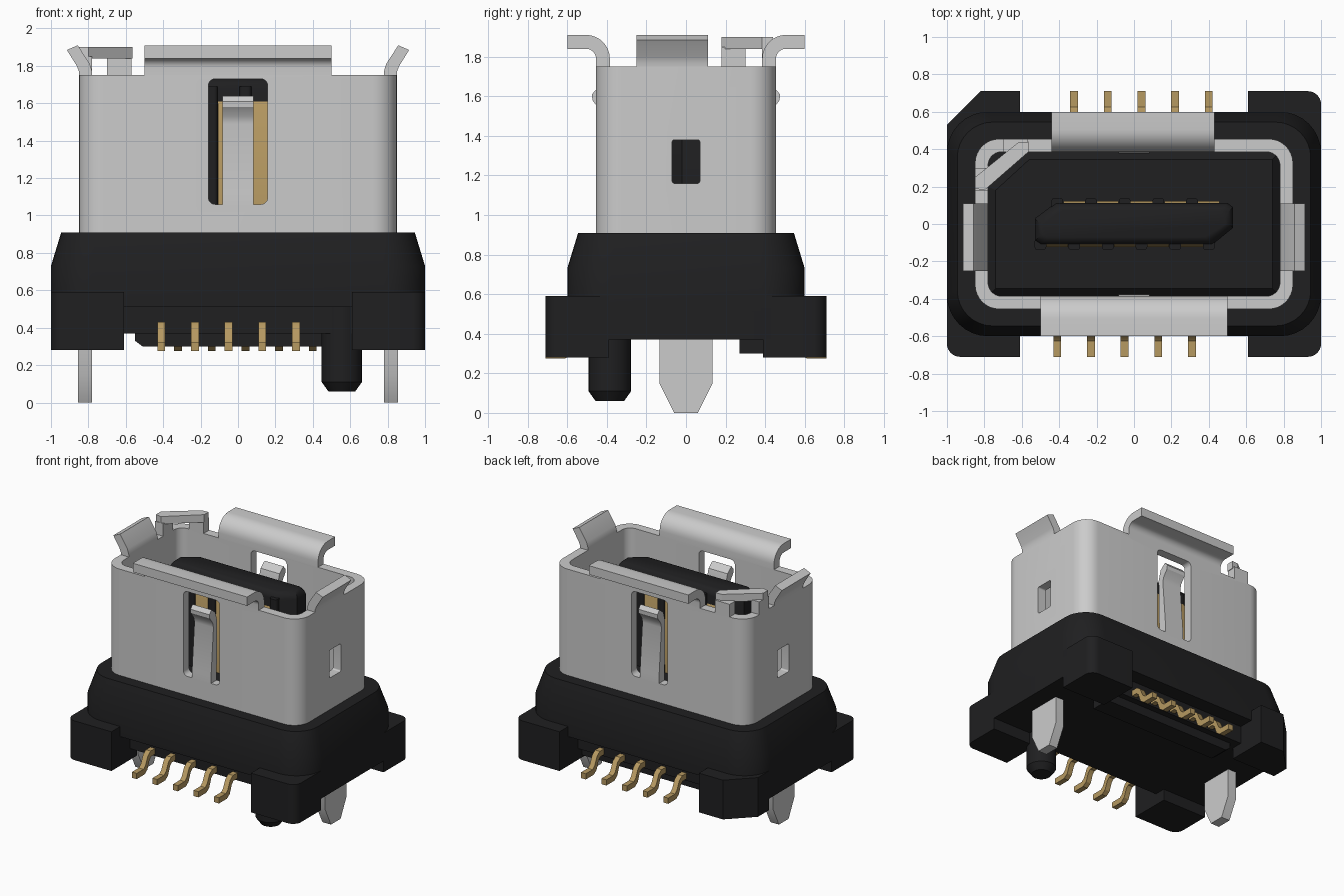
import bpy, bmesh, math
from mathutils import Vector

if "Cube" in bpy.data.objects:
    bpy.data.objects.remove(bpy.data.objects["Cube"])


def material(name, rgb):
    m = bpy.data.materials.new(name)
    m.diffuse_color = (*rgb, 1)
    m.use_nodes = True
    m.node_tree.nodes["Principled BSDF"].inputs["Base Color"].default_value = m.diffuse_color
    return m


STEEL = material("steel grey", (0.60, 0.60, 0.60))
BLACK = material("black plastic", (0.014, 0.014, 0.015))
GOLD = material("gold", (0.47, 0.32, 0.12))


def loft(name, loops, mat, smooth=True):
    """Closed solid through a stack of 3D loops with equal point counts."""
    bm = bmesh.new()
    rings = [[bm.verts.new(p) for p in loop] for loop in loops]
    n = len(rings[0])
    for a, b in zip(rings, rings[1:]):
        for i in range(n):
            j = (i + 1) % n
            bm.faces.new((a[i], a[j], b[j], b[i]))
    bm.faces.new(rings[0][::-1])
    bm.faces.new(rings[-1])
    bmesh.ops.recalc_face_normals(bm, faces=bm.faces)
    me = bpy.data.meshes.new(name)
    bm.to_mesh(me)
    bm.free()
    me.materials.append(mat)
    ob = bpy.data.objects.new(name, me)
    bpy.context.collection.objects.link(ob)
    if smooth:
        shade(ob)
    return ob


def activate(ob):
    bpy.ops.object.select_all(action='DESELECT')
    ob.select_set(True)
    bpy.context.view_layer.objects.active = ob


def shade(ob):
    activate(ob)
    bpy.ops.object.shade_smooth_by_angle(angle=math.radians(32))


def prism(name, pts, axis, lo, hi, mat):
    """Extrude a 2D profile along x (y,z), y (x,z) or z (x,y)."""
    def place(p, t):
        return {'x': (t, p[0], p[1]), 'y': (p[0], t, p[1]), 'z': (p[0], p[1], t)}[axis]
    return loft(name, [[place(p, t) for p in pts] for t in (lo, hi)], mat)


def arc(cx, cy, r, a0, a1, n=8):
    return [(cx + r * math.cos(math.radians(a0 + (a1 - a0) * i / n)),
             cy + r * math.sin(math.radians(a0 + (a1 - a0) * i / n))) for i in range(n + 1)]


def rrect(hx, hy, r, cx=0, cy=0):
    pts = []
    for k, (sx, sy) in enumerate(((1, 1), (-1, 1), (-1, -1), (1, -1))):
        pts += arc(cx + sx * (hx - r), cy + sy * (hy - r), r, 90 * k, 90 * k + 90)
    return pts


def at(pts, z):
    return [(x, y, z) for x, y in pts]


def cut(ob, cutter):
    mod = ob.modifiers.new("cut", 'BOOLEAN')
    mod.operation, mod.object, mod.solver = 'DIFFERENCE', cutter, 'EXACT'
    activate(ob)
    bpy.ops.object.modifier_apply(modifier=mod.name)
    bpy.data.objects.remove(cutter)


# Plastic base: tapered collar, narrower underside and rear underside bar
loft("base_collar", [at(rrect(1, .6, .22), .51), at(rrect(1, .6, .22), .73),
                     at(rrect(.945, .545, .19), .91)], BLACK)
prism("base_underside", rrect(1, .48, .05), 'z', .37, .53, BLACK)
prism("underside_bar", [(-.55, .38), (-.55, .33), (-.51, .3), (.61, .3), (.61, .38)],
      'y', .27, .43, BLACK)

# Four corner feet, the rear left one chamfered
for sx in (-1, 1):
    for sy in (-1, 1):
        keyed = sx < 0 < sy
        corner = [(1, .53), (.82, .71)] if keyed else arc(.93, .64, .07, 0, 90)
        pts = [(.61, .39), (1, .39)] + corner + [(.61, .71)]
        prism(f"{'rear' if sy > 0 else 'front'}_{'right' if sx > 0 else 'left'}_foot",
              [(sx * x, sy * y) for x, y in pts], 'z', .28, .59, BLACK)

# Locating peg
loft("locating_peg", [at(arc(.555, -.385, r, 0, 345, 23), z)
                      for r, z in ((.072, .06), (.108, .11), (.108, .52))], BLACK)

# Metal shell with spring windows and side windows
shell = prism("shell", rrect(.85, .455, .13), 'z', .7, 1.75, STEEL)
cut(shell, prism("cutter", rrect(.78, .385, .07), 'z', .5, 2, STEEL))
cut(shell, prism("cutter", rrect(.158, .335, .035, 0, 1.395), 'y', -1, 1, STEEL))
cut(shell, prism("cutter", rrect(.07, .11, .012, 0, 1.27), 'x', -1.2, 1.2, STEEL))
shade(shell)

finger = [(-.455, 1.04), (-.455, 1.12), (-.425, 1.49), (-.435, 1.53), (-.473, 1.58),
          (-.475, 1.61), (-.45, 1.64), (-.40, 1.6), (-.378, 1.52), (-.385, 1.12), (-.385, 1.04)]
flange = ([(-.455, 1.73)] + arc(-.505, 1.79, .05, 0, 90) + [(-.6, 1.84), (-.6, 1.91)]
          + arc(-.505, 1.79, .12, 90, 0) + [(-.385, 1.73)])
for s, side, x0, x1 in ((1, "front", -.5, .5), (-1, "rear", -.44, .43)):
    # Spring finger and curled flange on the long walls
    prism(side + "_spring_finger", [(s * y, z) for y, z in finger], 'x', -.083, .083, STEEL)
    prism(side + "_flange", [(s * y, z) for y, z in flange], 'x', x0, x1, STEEL)

side_tab = [(.85, 1.73), (.85, 1.77), (.862, 1.80), (.915, 1.885), (.857, 1.91),
            (.792, 1.81), (.78, 1.77), (.78, 1.73)]
leg = [(-.135, .5), (-.135, .15), (-.06, 0), (.06, 0), (.135, .15), (.135, .5)]
for s, side in ((1, "right"), (-1, "left")):
    # Flared tab and board leg on the short walls
    prism(side + "_tab", [(s * x, z) for x, z in side_tab], 'y', -.25, .11, STEEL)
    prism(side + "_leg", leg, 'x', *sorted((s * .78, s * .855)), STEEL)

# Folded strip across the rear left corner, on two small posts
prism("corner_strip", [(-.85, .19), (-.80, .18), (-.565, .385), (-.565, .44), (-.62, .435), (-.85, .25)],
      'z', 1.84, 1.9, STEEL)
prism("corner_rear_post", [(-.70, .385), (-.57, .385), (-.57, .455), (-.70, .455)],
      'z', 1.73, 1.85, STEEL)
prism("corner_left_post", [(-.85, .18), (-.78, .18), (-.78, .30), (-.85, .30)],
      'z', 1.73, 1.85, STEEL)

# Insulator floor with keyed corner inside the shell
def floor_loop(d):
    return [(-.78 + d, -.385 + d), (.78 - d, -.385 + d), (.78 - d, .385 - d),
            (-.58 + d * .5, .385 - d), (-.78 + d, .2 - d * .5)]
loft("insulator_floor", [at(floor_loop(0), .85), at(floor_loop(0), .93),
                         at(floor_loop(.04), .97)], BLACK, False)

# Tongue with rounded top edge
def tongue_loop(k):
    pts = [(-.53, -.09), (-.50, -.11), (.42, -.11), (.53, -.02), (.53, .09),
           (.50, .112), (-.42, .112), (-.53, .03)]
    return [(x - math.copysign(k, x), y - math.copysign(min(k, abs(y)), y)) for x, y in pts]
loft("tongue", [at(tongue_loop(k), z) for k, z in
                ((0, .9), (0, 1.68), (.008, 1.705), (.025, 1.725), (.04, 1.73))], BLACK)

# Gold contacts: board lead plus blade on the tongue, with plastic ribs between
lead = [(-.45, .43), (-.535, .43), (-.57, .405), (-.60, .34), (-.625, .32), (-.71, .32),
        (-.71, .275), (-.61, .275), (-.575, .30), (-.55, .365), (-.53, .385), (-.45, .385)]
for s, side, first in ((1, "front", -.41), (-1, "rear", -.32)):
    for i in range(5):
        x = first + .18 * i
        prism(f"{side}_lead_{i + 1}", [(s * y, z) for y, z in lead], 'x', x - .021, x + .021, GOLD)
        prism(f"{side}_blade_{i + 1}", [(-s * .09, .95), (-s * .122, .95), (-s * .122, 1.59),
                                        (-s * .112, 1.61), (-s * .09, 1.61)],
              'x', x - .058, x + .058, GOLD)
    for i in range(6):
        x = first - .09 + .18 * i
        if abs(x) < .46 or s > 0:
            y = -s * .108
            prism(f"{side}_rib_{i + 1}", rrect(.031, .032, .018, x, y), 'z', .95, 1.69, BLACK)
